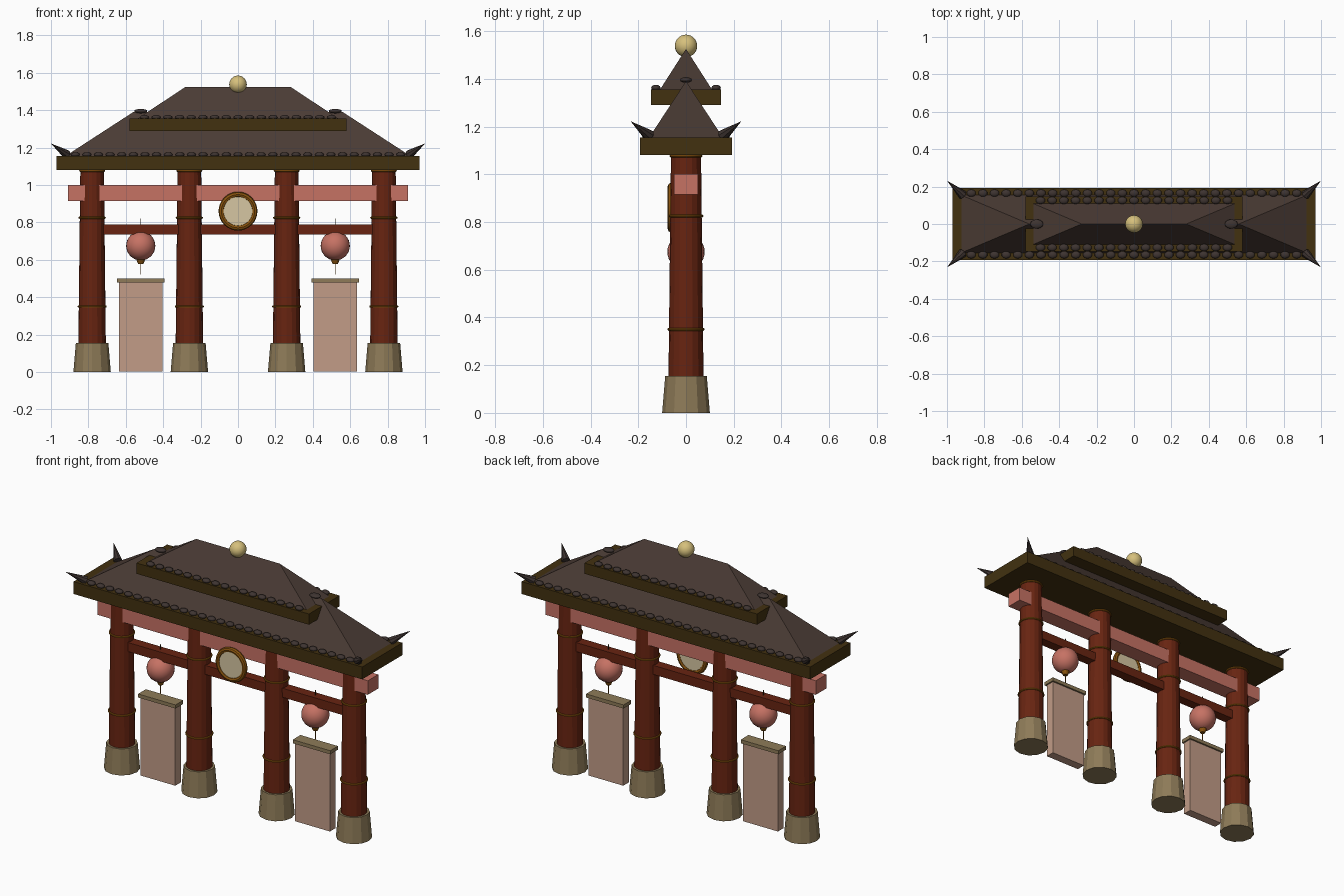
import bpy, bmesh, math
from mathutils import Vector

if "Cube" in bpy.data.objects:
    bpy.data.objects.remove(bpy.data.objects["Cube"])


def mat(name, r, g, b):
    m = bpy.data.materials.new(name)
    lin = [((c / 255 + 0.055) / 1.055) ** 2.4 for c in (r, g, b)]
    m.diffuse_color = (*lin, 1)
    m.use_nodes = True
    m.node_tree.nodes["Principled BSDF"].inputs["Base Color"].default_value = m.diffuse_color
    return m


RED = mat("red lacquer", 104, 36, 17)
SALMON = mat("salmon paint", 198, 114, 100)
ROOF = mat("roof brown", 74, 59, 52)
TILE = mat("tile dark", 62, 52, 49)
EAVE = mat("eave olive", 66, 49, 16)
TRIM = mat("bronze trim", 138, 84, 14)
GOLD = mat("pale gold", 214, 192, 124)
CREAM = mat("cream", 214, 198, 162)
STONE = mat("stone", 142, 123, 88)
CLOTH = mat("banner cloth", 194, 156, 135)


def finish(name, m, smooth=False):
    o = bpy.context.object
    o.name = name
    o.data.materials.append(m)
    if smooth:
        bpy.ops.object.shade_smooth_by_angle(angle=math.radians(40))
    return o


def box(name, m, x, y, z0, z1, cx=0.0, cy=0.0):
    """Box with half sizes x, y between two heights."""
    bpy.ops.mesh.primitive_cube_add(size=1, location=(cx, cy, (z0 + z1) / 2))
    o = finish(name, m)
    o.scale = (2 * x, 2 * y, z1 - z0)
    return o


def cone(name, m, p0, p1, r0, r1, sides=12, smooth=False):
    """Tapered cylinder from point p0 to point p1."""
    p0, p1 = Vector(p0), Vector(p1)
    bpy.ops.mesh.primitive_cone_add(vertices=sides, radius1=r0, radius2=r1,
                                    depth=(p1 - p0).length, location=(p0 + p1) / 2)
    o = finish(name, m, smooth)
    o.rotation_euler = (p1 - p0).to_track_quat('Z', 'Y').to_euler()
    return o


def ball(name, m, loc, size, seg=24, rings=16):
    bpy.ops.mesh.primitive_uv_sphere_add(segments=seg, ring_count=rings, radius=1, location=loc)
    o = finish(name, m, True)
    o.scale = size
    return o


def ring(name, m, loc, major, minor, rot=(0, 0, 0), seg=24):
    bpy.ops.mesh.primitive_torus_add(location=loc, rotation=rot, major_radius=major,
                                     minor_radius=minor, major_segments=seg, minor_segments=8)
    return finish(name, m, True)


def hip_roof(name, x, y, z0, ridge, z1):
    """Hipped roof: rectangle base rising to a ridge line."""
    bm = bmesh.new()
    a = [bm.verts.new(p) for p in ((-x, -y, z0), (x, -y, z0), (x, y, z0), (-x, y, z0))]
    l, r = bm.verts.new((-ridge, 0, z1)), bm.verts.new((ridge, 0, z1))
    for f in ((a[3], a[2], a[1], a[0]), (a[0], a[1], r, l), (a[1], a[2], r),
              (a[2], a[3], l, r), (a[3], a[0], l)):
        bm.faces.new(f)
    me = bpy.data.meshes.new(name)
    bm.to_mesh(me)
    bm.free()
    me.materials.append(ROOF)
    bpy.context.collection.objects.link(bpy.data.objects.new(name, me))


# Pillars with stone feet and bronze bands
for px in (-0.78, -0.26, 0.26, 0.78):
    cone("pillar_foot", STONE, (px, 0, 0), (px, 0, 0.155), 0.1, 0.087)
    cone("pillar", RED, (px, 0, 0.01), (px, 0, 1.085), 0.075, 0.063, 16)
    for bz, br in ((0.35, 0.072), (0.825, 0.067), (1.076, 0.063)):
        ring("pillar_band", TRIM, (px, 0, bz), br, 0.006)

# Cross beams
box("lower_beam", RED, 0.72, 0.03, 0.735, 0.79)
box("upper_beam", SALMON, 0.908, 0.05, 0.915, 1.0)

# Two roof tiers
box("lower_eave", EAVE, 0.97, 0.193, 1.08, 1.155)
hip_roof("lower_roof", 0.93, 0.157, 1.15, 0.56, 1.39)
box("upper_eave", EAVE, 0.58, 0.147, 1.29, 1.355)
hip_roof("upper_roof", 0.545, 0.112, 1.35, 0.28, 1.525)

# Rounded tiles along the long eaves
for half, ty, tz, n in ((0.87, 0.165, 1.162, 29), (0.5, 0.126, 1.362, 17)):
    for i in range(n):
        for s in (-1, 1):
            ball("eave_tile", TILE, (-half + 2 * half * i / (n - 1), s * ty, tz),
                 (0.025, 0.02, 0.013), 10, 6)

# Ridge caps, corner horns and finial
for sx in (-1, 1):
    ball("ridge_cap", TILE, (sx * 0.52, 0, 1.395), (0.035, 0.025, 0.012), 12, 8)
    for sy in (-1, 1):
        cone("corner_horn", TILE, (sx * 0.915, sy * 0.155, 1.163),
             (sx * 1.0, sy * 0.232, 1.222), 0.025, 0.0, 8, True)
ball("finial", GOLD, (0, 0, 1.538), (0.047, 0.047, 0.047))

# Round plaque on the front
cone("plaque_face", CREAM, (0, -0.053, 0.86), (0, -0.07, 0.86), 0.09, 0.09, 32)
ring("plaque_frame", TRIM, (0, -0.062, 0.86), 0.089, 0.015, (math.pi / 2, 0, 0), 32)

# Hanging lanterns and banners between the outer pillars
for bx in (-0.52, 0.52):
    ball("lantern", SALMON, (bx, 0, 0.675), (0.078, 0.078, 0.078))
    cone("lantern_cap", TRIM, (bx, 0, 0.577), (bx, 0, 0.602), 0.014, 0.024)
    cone("lantern_cord", EAVE, (bx, 0, 0.74), (bx, 0, 0.82), 0.003, 0.003, 6)
    cone("lantern_tassel", TRIM, (bx, 0, 0.522), (bx, 0, 0.58), 0.003, 0.003, 6)
    box("banner", CLOTH, 0.117, 0.027, 0.003, 0.48, bx)
    box("banner_rail", STONE, 0.126, 0.037, 0.478, 0.5, bx)
    bpy.context.object.modifiers.new("round", 'BEVEL').width = 0.006
